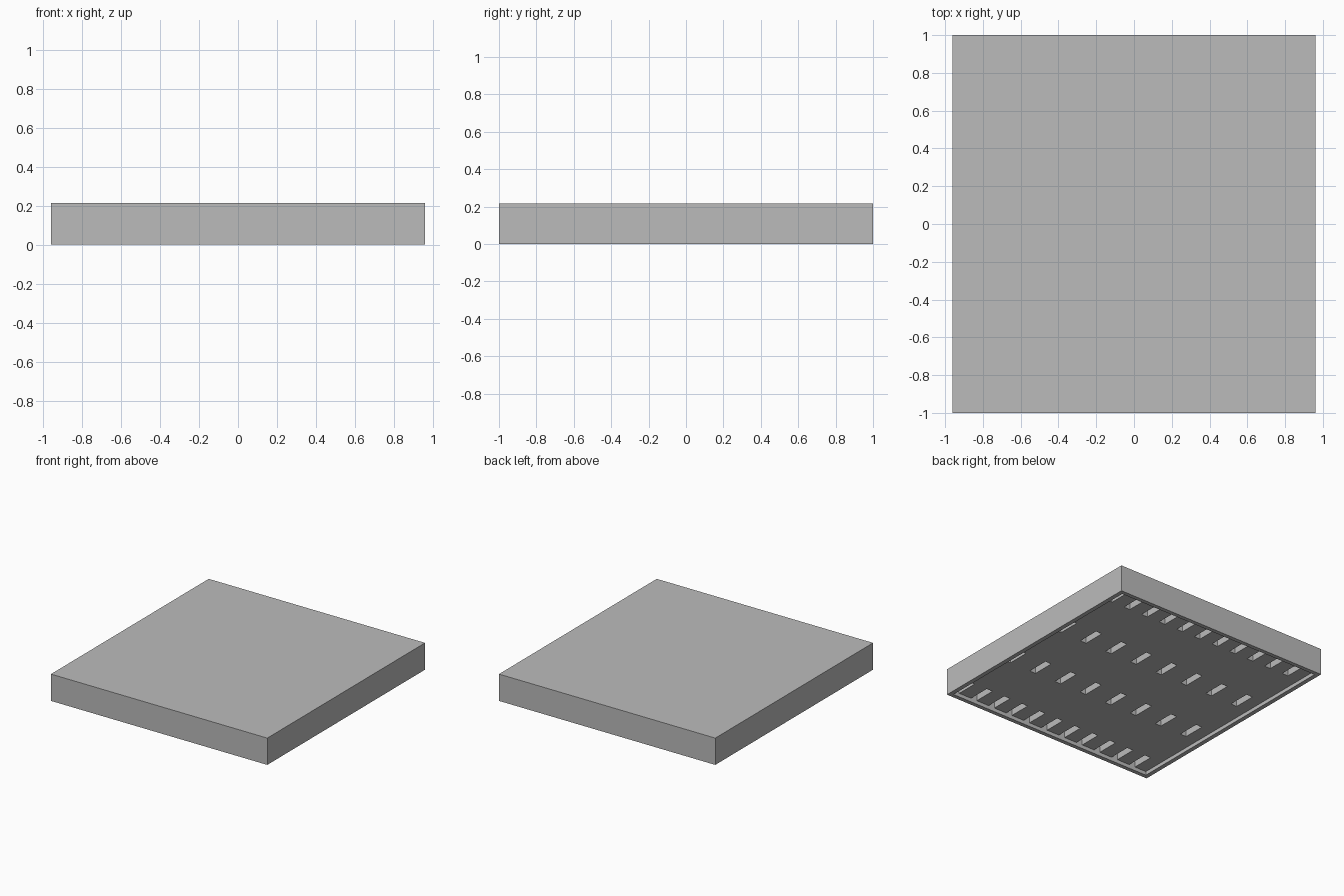
import bpy
import bmesh
from mathutils import Matrix, Vector

cube = bpy.data.objects.get("Cube")
if cube:
    bpy.data.objects.remove(cube, do_unlink=True)

HALF_X, HALF_Y, HEIGHT = 0.96, 1.0, 0.215
IN_X, IN_Y = 0.925, 0.967        # inside faces of the rim
RECESS, SLOT_TOP = 0.03, 0.08    # underside level and slot ceiling
SLOT_W, SLOT_L = 0.055, 0.18
FIRST_X = -0.765                 # far edge of the first slot in each row

grey = bpy.data.materials.new("plain_grey")
grey.use_nodes = True
colour = (0.5, 0.5, 0.5, 1)
grey.diffuse_color = colour
grey.node_tree.nodes["Principled BSDF"].inputs["Base Color"].default_value = colour


def add_box(bm, low, high):
    low, high = Vector(low), Vector(high)
    place = Matrix.Translation((low + high) / 2) @ Matrix.Diagonal((*(high - low), 1))
    bmesh.ops.create_cube(bm, size=1, matrix=place)


def make_object(name, bm):
    mesh = bpy.data.meshes.new(name)
    bm.to_mesh(mesh)
    bm.free()
    mesh.materials.append(grey)
    obj = bpy.data.objects.new(name, mesh)
    bpy.context.collection.objects.link(obj)
    return obj


def cut(target, name, bm):
    cutter = make_object(name, bm)
    cutter.hide_render = True
    cutter.hide_viewport = True
    cutter.display_type = 'WIRE'
    mod = target.modifiers.new(name, 'BOOLEAN')
    mod.operation = 'DIFFERENCE'
    mod.solver = 'EXACT'
    mod.object = cutter


# Solid slab
bm = bmesh.new()
add_box(bm, (-HALF_X, -HALF_Y, 0), (HALF_X, HALF_Y, HEIGHT))
slab = make_object("slab", bm)

# Shallow recess that leaves a thin rim under the slab
bm = bmesh.new()
add_box(bm, (-IN_X, -IN_Y, -0.05), (IN_X, IN_Y, RECESS))
cut(slab, "recess_cutter", bm)

# Four rows of narrow slots in the underside, closer together in the outer rows
bm = bmesh.new()
outer_y = IN_Y - SLOT_L / 2
for y, count in ((outer_y, 11), (0.29, 8), (-0.29, 8), (-outer_y, 11)):
    step = (IN_X - FIRST_X) / (count - 1)
    for i in range(count):
        x = FIRST_X + i * step
        add_box(bm, (x - SLOT_W, y - SLOT_L / 2, 0.01),
                (x, y + SLOT_L / 2, SLOT_TOP))
cut(slab, "slot_cutter", bm)
